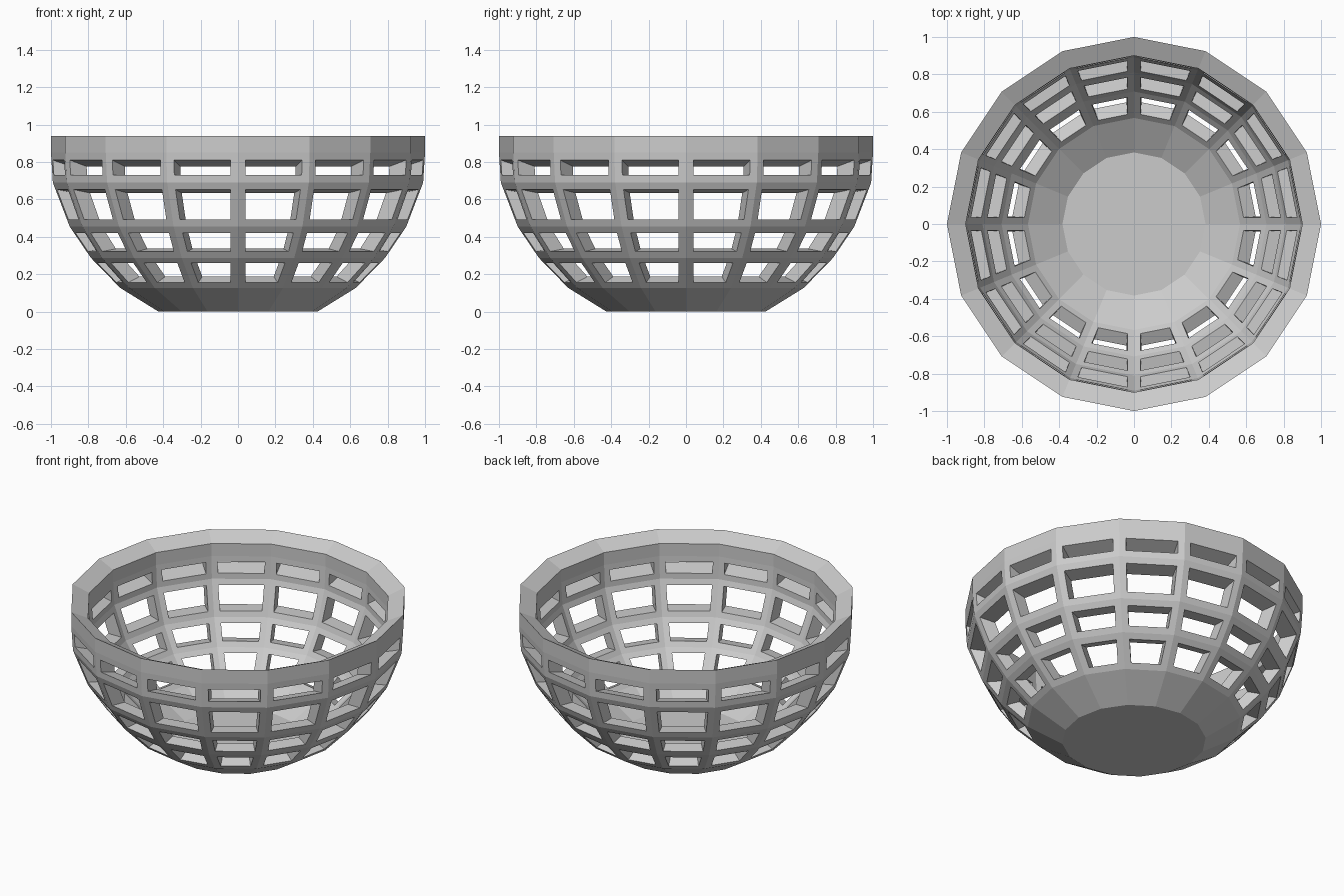
import bpy, bmesh, math
from mathutils import Vector

if "Cube" in bpy.data.objects:
    bpy.data.objects.remove(bpy.data.objects["Cube"])

SIDES = 16
# Outer profile: (radius, height)
PROFILE = [(0.425, 0.0), (0.63, 0.127), (0.787, 0.288), (0.9, 0.455),
           (0.99, 0.69), (1.0, 0.85), (1.0, 0.94)]
WINDOW_ROWS = range(1, 5)
CENTRE = Vector((0, 0, 0.47))
INNER_SCALE = 0.9

bm = bmesh.new()

# Sixteen-sided bowl skin with a closed floor
rings = [[bm.verts.new((r * math.cos(2 * math.pi * k / SIDES),
                        r * math.sin(2 * math.pi * k / SIDES), z))
          for k in range(SIDES)] for r, z in PROFILE]
bm.faces.new(rings[0][::-1])
windows = []
for i in range(len(rings) - 1):
    for k in range(SIDES):
        n = (k + 1) % SIDES
        f = bm.faces.new((rings[i][k], rings[i][n], rings[i + 1][n], rings[i + 1][k]))
        if i in WINDOW_ROWS:
            windows.append(f)
bm.normal_update()

# Inset each lattice panel and open it
bmesh.ops.inset_individual(bm, faces=windows, thickness=0.04, use_even_offset=True)
bmesh.ops.delete(bm, geom=windows, context='FACES')

# Inner skin: a smaller copy about the bowl's middle, joined along every open edge
outer_faces = list(bm.faces)
open_loops = [e.link_loops[0] for e in bm.edges if e.is_boundary]
open_pairs = [(l.vert, l.link_loop_next.vert) for l in open_loops]
inner = {v: bm.verts.new(CENTRE + (v.co - CENTRE) * INNER_SCALE) for v in list(bm.verts)}
for f in outer_faces:
    bm.faces.new([inner[v] for v in reversed(f.verts)])
for a, b in open_pairs:
    bm.faces.new((b, a, inner[a], inner[b]))
bm.normal_update()

mesh = bpy.data.meshes.new("lattice_bowl")
bm.to_mesh(mesh)
bm.free()
bowl = bpy.data.objects.new("lattice_bowl", mesh)
bpy.context.collection.objects.link(bowl)
